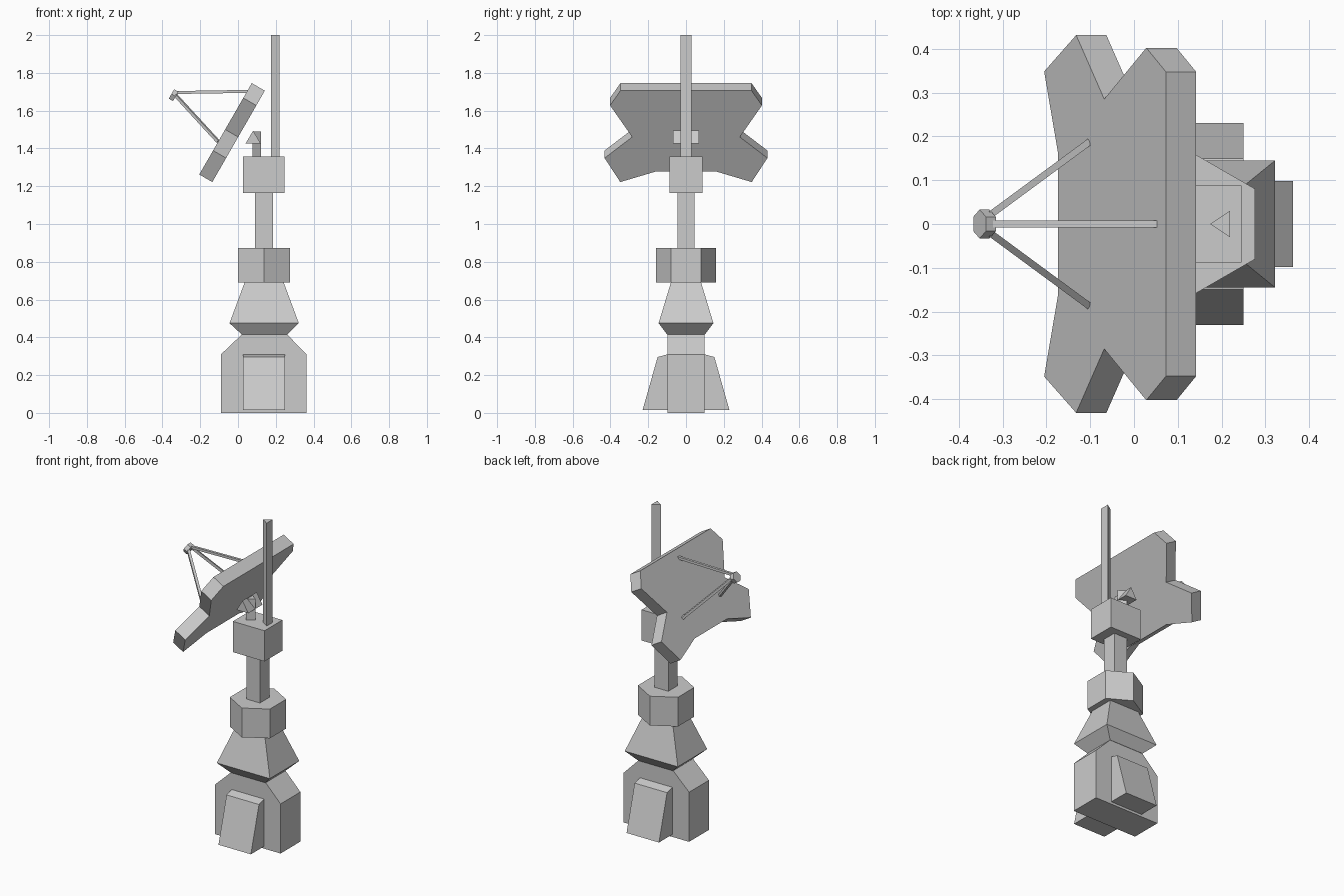
import bpy, bmesh, math
from mathutils import Vector

if "Cube" in bpy.data.objects:
    bpy.data.objects.remove(bpy.data.objects["Cube"], do_unlink=True)

grey = bpy.data.materials.new("light grey")
grey.use_nodes = True
colour = (0.6, 0.6, 0.6, 1)
grey.diffuse_color = colour
grey.node_tree.nodes["Principled BSDF"].inputs["Base Color"].default_value = colour


def loft(name, rings):
    """Closed solid through matching rings of points."""
    bm = bmesh.new()
    loops = [[bm.verts.new(p) for p in ring] for ring in rings]
    n = len(loops[0])
    for a, b in zip(loops, loops[1:]):
        for i in range(n):
            j = (i + 1) % n
            bm.faces.new((a[i], a[j], b[j], b[i]))
    bm.faces.new(loops[0])
    bm.faces.new(loops[-1])
    bmesh.ops.recalc_face_normals(bm, faces=bm.faces)
    mesh = bpy.data.meshes.new(name)
    bm.to_mesh(mesh)
    bm.free()
    mesh.materials.append(grey)
    obj = bpy.data.objects.new(name, mesh)
    bpy.context.collection.objects.link(obj)
    return obj


def extrude(name, points, offset):
    points = [Vector(p) for p in points]
    return loft(name, [points, [p + Vector(offset) for p in points]])


def rect(x0, x1, y, z):
    return [(x0, -y, z), (x1, -y, z), (x1, y, z), (x0, y, z)]


def rod(name, start, end, radius, sides, turn=0):
    """Straight prism between two points."""
    start, end = Vector(start), Vector(end)
    axis = (end - start).normalized()
    side = axis.cross(Vector((0, 0, 1))).normalized()
    up = side.cross(axis)
    angles = [turn + math.tau * i / sides for i in range(sides)]
    ring = [start + radius * (math.cos(a) * side + math.sin(a) * up) for a in angles]
    return extrude(name, ring, end - start)


# Base with sloping shoulders
base = [(-0.09, 0), (0.363, 0), (0.363, 0.31), (0.26, 0.415), (0.02, 0.415), (-0.09, 0.31)]
extrude("base", [(x, -0.098, z) for x, z in base], (0, 0.196, 0))

# Sloping pads on both sides of the base
pad = [(0.09, 0.015), (0.23, 0.015), (0.15, 0.296), (0.09, 0.312)]
for side, s in (("left", 1), ("right", -1)):
    extrude(side + "_pad", [(0.026, s * y, z) for y, z in pad], (0.224, 0, 0))

# Flared neck, hexagonal collar, column and head
loft("neck", [rect(0.02, 0.26, 0.1, 0.415), rect(-0.045, 0.322, 0.145, 0.475),
              rect(0.035, 0.242, 0.08, 0.69)])
hexagon = [(0.138 + 0.16 * math.sin(i * math.pi / 3),
            0.16 * math.cos(i * math.pi / 3), 0.69) for i in range(6)]
extrude("collar", hexagon, (0, 0, 0.183))
loft("column", [rect(0.09, 0.184, 0.046, 0.87), rect(0.09, 0.184, 0.046, 1.17)])
loft("head", [rect(0.026, 0.245, 0.088, 1.165), rect(0.026, 0.245, 0.088, 1.357)])

# Triangular mast and dish stand
extrude("mast", [(0.174, 0, 1.35), (0.219, 0.03, 1.35), (0.219, -0.03, 1.35)], (0, 0, 0.65))
extrude("dish_stand", [(0.122, 0, 1.35), (0.077, 0.03, 1.35), (0.077, -0.03, 1.35)], (0, 0, 0.14))
extrude("dish_hinge", [(0.04, -0.07, 1.426), (0.12, -0.07, 1.426), (0.08, -0.07, 1.494)], (0, 0.14, 0))


# Tilted dish slab with notched sides
def dish_point(x, y):
    return Vector((x, y, 1.262 + 1.74 * (x + 0.205)))


half = [(0.073, 0.347), (0.028, 0.402), (-0.068, 0.285),
        (-0.132, 0.431), (-0.205, 0.348), (-0.173, 0.16)]
outline = half + [(x, -y) for x, y in reversed(half)]
extrude("dish", [dish_point(x, y) for x, y in outline], (0.069, 0, -0.04))

# Receiver on three struts
receiver = Vector((-0.341, 0, 1.682))
normal = Vector((-0.866, 0, 0.5))
rod("receiver", receiver - 0.013 * normal, receiver + 0.013 * normal, 0.033, 6)
for name, x, y in (("top_strut", 0.056, 0), ("left_strut", -0.105, 0.185),
                   ("right_strut", -0.105, -0.185)):
    lift = Vector((0, 0, 0.014 if y == 0 else 0))
    foot = dish_point(x, y) - lift
    rod(name, receiver + lift + Vector((0.01, y * 0.1, 0)), foot, 0.011, 4, math.pi / 4)
